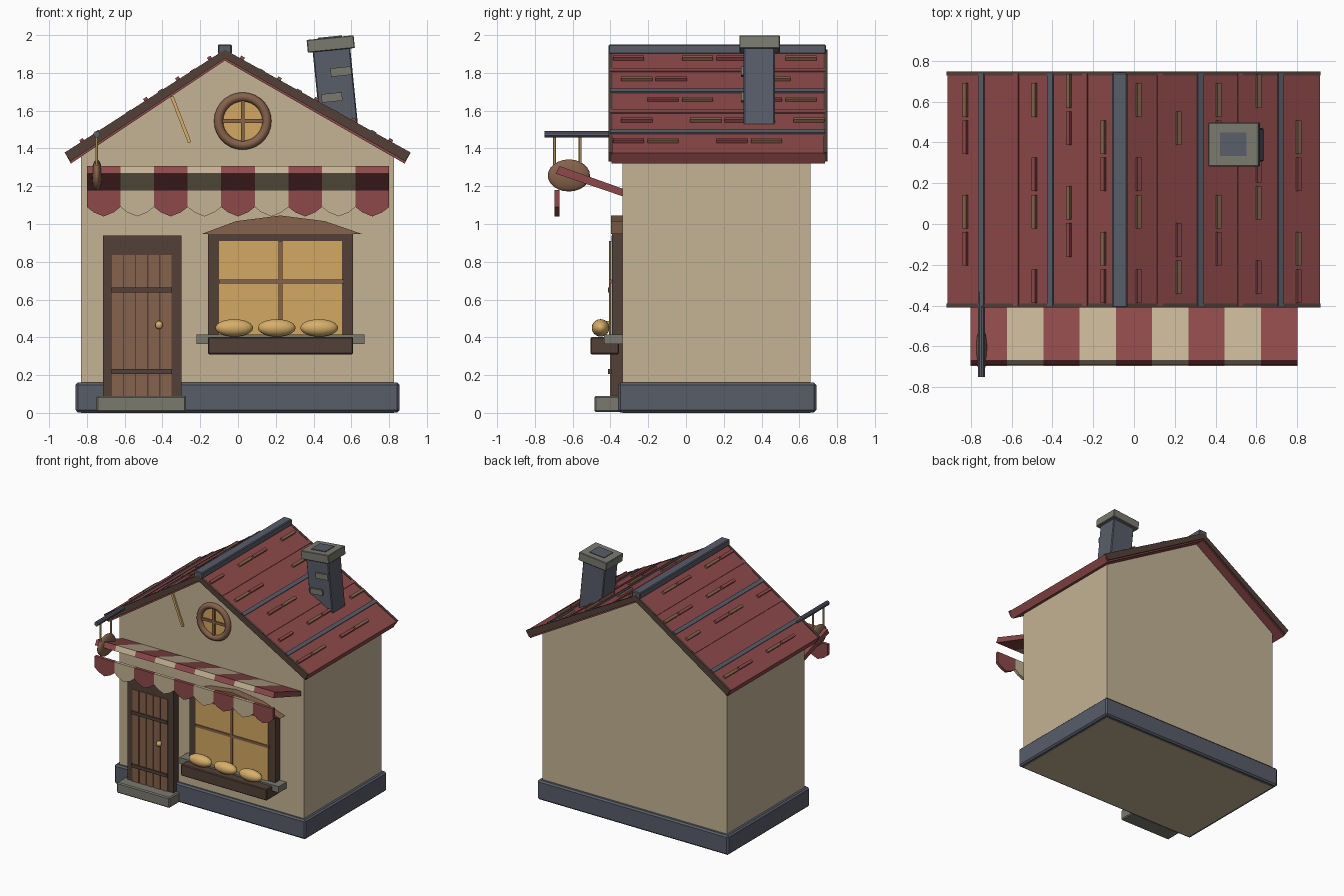
import bpy, bmesh, math
from mathutils import Matrix, Vector

cube = bpy.data.objects.get("Cube")
if cube:
    bpy.data.objects.remove(cube, do_unlink=True)


def material(name, rgb):
    lin = [((c / 255 + 0.055) / 1.055) ** 2.4 for c in rgb] + [1]
    m = bpy.data.materials.new(name)
    m.use_nodes = True
    m.diffuse_color = lin
    m.node_tree.nodes["Principled BSDF"].inputs["Base Color"].default_value = lin
    return m


CREAM = material("cream plaster", (196, 179, 148))
RED = material("roof red", (142, 73, 74))
DARK = material("dark wood", (84, 64, 56))
WOOD = material("warm wood", (134, 98, 75))
SLATE = material("slate", (88, 93, 105))
STONE = material("grey stone", (122, 122, 111))
GLASS = material("lit glass", (212, 169, 99))
GOLD = material("golden crust", (214, 174, 106))


def finish(name, bm, mat, smooth=False, bevel=0):
    bmesh.ops.recalc_face_normals(bm, faces=bm.faces)
    mesh = bpy.data.meshes.new(name)
    bm.to_mesh(mesh)
    bm.free()
    mesh.materials.append(mat)
    if smooth:
        for p in mesh.polygons:
            p.use_smooth = True
    ob = bpy.data.objects.new(name, mesh)
    bpy.context.collection.objects.link(ob)
    if bevel:
        mod = ob.modifiers.new("bevel", 'BEVEL')
        mod.width = bevel
        mod.segments = 1
    return ob


def box(name, x, y, z, mat, bevel=0):
    """Box from (min, max) ranges."""
    size = [r[1] - r[0] for r in (x, y, z)]
    mid = [(r[0] + r[1]) / 2 for r in (x, y, z)]
    return tilted(name, mid, size, 0, mat, bevel)


def tilted(name, mid, size, angle, mat, bevel=0):
    """Box turned about the y axis."""
    bm = bmesh.new()
    bmesh.ops.create_cube(bm, size=1, matrix=Matrix.Translation(mid)
                          @ Matrix.Rotation(angle, 4, 'Y') @ Matrix.Diagonal((*size, 1)))
    return finish(name, bm, mat, bevel=bevel)


def prism(name, pts, lo, hi, mat, axis='y'):
    """Profile in xz pushed along y, or in yz pushed along x."""
    bm = bmesh.new()
    place = (lambda a, b, d: (a, d, b)) if axis == 'y' else (lambda a, b, d: (d, a, b))
    face = bm.faces.new([bm.verts.new(place(a, b, lo)) for a, b in pts])
    ext = bmesh.ops.extrude_face_region(bm, geom=[face])
    moved = [v for v in ext["geom"] if isinstance(v, bmesh.types.BMVert)]
    bmesh.ops.translate(bm, verts=moved, vec=place(0, 0, hi - lo))
    return finish(name, bm, mat)


def ball(name, mid, radii, mat):
    bm = bmesh.new()
    bmesh.ops.create_uvsphere(bm, u_segments=20, v_segments=12, radius=1,
                              matrix=Matrix.Translation(mid) @ Matrix.Diagonal((*radii, 1)))
    return finish(name, bm, mat, smooth=True)


def rod(name, a, b, r, mat, sides=10):
    a, b = Vector(a), Vector(b)
    bm = bmesh.new()
    turn = (b - a).to_track_quat('Z', 'Y').to_matrix().to_4x4()
    bmesh.ops.create_cone(bm, cap_ends=True, segments=sides, radius1=r, radius2=r,
                          depth=(b - a).length, matrix=Matrix.Translation((a + b) / 2) @ turn)
    return finish(name, bm, mat)


# Walls and plinth
RIDGE_X, RIDGE_Z, DROP = -0.07, 1.92, 0.545
prism("walls", [(-0.83, 0), (0.825, 0), (0.825, 1.36), (RIDGE_X, 1.87), (-0.83, 1.37)],
      -0.335, 0.66, CREAM)
box("plinth", (-0.86, 0.855), (-0.36, 0.69), (0.003, 0.16), SLATE, 0.012)

# Roof slopes with rake boards, course strips and loose shingles
SHINGLES = {-1: ("1245", "0134", "0235", "", "0134"), 1: ("0235", "145", "0134", "0235", "1245")}
for side, eave in ((-1, -0.915), (1, 0.912)):
    label = "left" if side > 0 else "right"
    run = eave - RIDGE_X
    pitch = math.atan2(DROP, run)
    out = Vector((side * DROP, 0, abs(run))).normalized()

    def on_slope(t, y, lift):
        return Vector((RIDGE_X + run * t, y, RIDGE_Z - DROP * t)) + out * lift

    def slab(thick, grow):
        end = eave + side * grow
        return [(RIDGE_X, RIDGE_Z + grow), (end, RIDGE_Z - DROP + grow),
                (end - side * 0.03, RIDGE_Z - DROP - thick), (RIDGE_X, RIDGE_Z - thick)]

    prism(label + "_roof", slab(0.055, 0), -0.395, 0.735, RED)
    for part, y in (("front", -0.41), ("back", 0.728)):
        prism(f"{label}_{part}_rake", slab(0.043, 0.003), y, y + 0.02, DARK)
    for k in range(1, 5):
        slate = k % 2 == 0
        tilted(f"{label}_course_{k}", on_slope(k / 5, 0.167, 0.002),
               (0.03, 1.14, 0.014 if slate else 0.008), pitch, SLATE if slate else RED)
    for row, slots in enumerate(SHINGLES[side]):
        for i, s in enumerate(slots):
            y = 0.608 + 0.044 * (row % 2) - 0.1825 * int(s)
            tilted(f"{label}_shingle_{row}_{s}", on_slope(0.09 + 0.2 * row, y, 0.006),
                   (0.022, 0.165, 0.022), pitch, RED if i % 2 else WOOD)
box("ridge_cap", (-0.107, -0.033), (-0.41, 0.742), (1.9, 1.95), SLATE, 0.006)

# Leaning chimney
LEAN = -0.1
tilted("chimney", (0.515, 0.388, 1.72), (0.2, 0.165, 0.42), LEAN, SLATE, 0.006)
tilted("chimney_cap", (0.491, 0.39, 1.953), (0.25, 0.215, 0.068), LEAN, STONE, 0.004)
tilted("chimney_flue", (0.487, 0.39, 1.988), (0.13, 0.115, 0.008), LEAN, SLATE)
for i, (x, z) in enumerate(((0.545, 1.807), (0.497, 1.67))):
    tilted(f"chimney_stone_{i}", (x, 0.305, z), (0.11, 0.025, 0.045), LEAN, STONE)

# Door
box("door_frame", (-0.715, -0.3), (-0.395, -0.33), (0.08, 0.94), DARK)
plank = 0.32 / 5
for i in range(5):
    x = -0.67 + i * plank
    box(f"door_plank_{i}", (x + 0.003, x + plank - 0.003), (-0.402, -0.39), (0.085, 0.835), WOOD)
for z in (0.22, 0.65):
    box("door_strap", (-0.67, -0.35), (-0.412, -0.39), (z - 0.013, z + 0.013), DARK)
ball("door_knob", (-0.418, -0.415, 0.465), (0.02, 0.02, 0.022), GOLD)
box("door_step", (-0.75, -0.275), (-0.485, -0.345), (0.005, 0.09), STONE, 0.008)

# Shop window with curved hood, sill, trough and loaves
box("window_frame", (-0.16, 0.61), (-0.393, -0.33), (0.38, 0.95), DARK)
box("window_glass", (-0.1, 0.55), (-0.4, -0.391), (0.41, 0.91), GLASS)
box("window_mullion", (0.215, 0.236), (-0.408, -0.395), (0.41, 0.91), WOOD)
box("window_transom", (-0.1, 0.56), (-0.408, -0.395), (0.685, 0.706), WOOD)
prism("window_hood", [(-0.19, 0.948), (0.655, 0.948), (0.46, 1.015), (0.225, 1.045), (-0.01, 1.015)],
      -0.398, -0.33, WOOD)
box("window_sill", (-0.22, 0.67), (-0.435, -0.335), (0.365, 0.415), STONE)
box("bread_trough", (-0.16, 0.61), (-0.505, -0.355), (0.31, 0.402), DARK, 0.006)
for i in range(3):
    ball(f"loaf_{i}", (-0.02 + 0.225 * i, -0.452, 0.45), (0.1, 0.047, 0.046), GOLD)

# Round gable window
CX, CZ, R = 0.025, 1.545, 0.128
bm = bmesh.new()
ring = [[bm.verts.new((CX + (R + 0.024 * math.cos(v)) * math.cos(u), -0.342 + 0.024 * math.sin(v),
                       CZ + (R + 0.024 * math.cos(v)) * math.sin(u)))
         for v in (math.tau * j / 8 for j in range(8))] for u in (math.tau * i / 28 for i in range(28))]
for i in range(28):
    for j in range(8):
        a, b = ring[i], ring[(i + 1) % 28]
        bm.faces.new((a[j], a[(j + 1) % 8], b[(j + 1) % 8], b[j]))
finish("round_window_ring", bm, WOOD, smooth=True)
rod("round_window_glass", (CX, -0.33, CZ), (CX, -0.341, CZ), 0.12, GLASS, 28)
box("round_window_upright", (CX - 0.01, CX + 0.01), (-0.352, -0.335), (CZ - 0.115, CZ + 0.115), WOOD)
box("round_window_crossbar", (CX - 0.115, CX + 0.115), (-0.352, -0.335), (CZ - 0.01, CZ + 0.01), WOOD)

# Straw-coloured batten on the gable
tilted("gable_batten", (-0.303, -0.34, 1.553), (0.018, 0.018, 0.262), -0.37, GOLD)

# Striped awning with a separate scalloped valance
STRIPE = 1.6 / 9
for i in range(9):
    x0 = -0.8 + i * STRIPE
    x1, mat = x0 + STRIPE, CREAM if i % 2 else RED
    prism(f"awning_stripe_{i}", [(-0.69, 1.267), (-0.67, 1.307), (-0.33, 1.185), (-0.33, 1.145)],
          x0, x1, mat, 'x')
    prism(f"valance_{i}", [(x0, 1.18), (x0, 1.09), (x0 + STRIPE * 0.2, 1.062), (x0 + STRIPE / 2, 1.04),
                           (x1 - STRIPE * 0.2, 1.062), (x1, 1.09), (x1, 1.18)], -0.695, -0.67, mat)

# Hanging sign
SX = -0.747
rod("sign_pole", (SX, -0.75, 1.475), (SX, -0.33, 1.475), 0.018, SLATE)
for y in (-0.695, -0.56):
    rod("sign_hanger", (SX, y, 1.47), (SX, y, 1.28), 0.008, GOLD, 6)
ball("sign_board", (SX, -0.62, 1.257), (0.028, 0.112, 0.085), WOOD)
